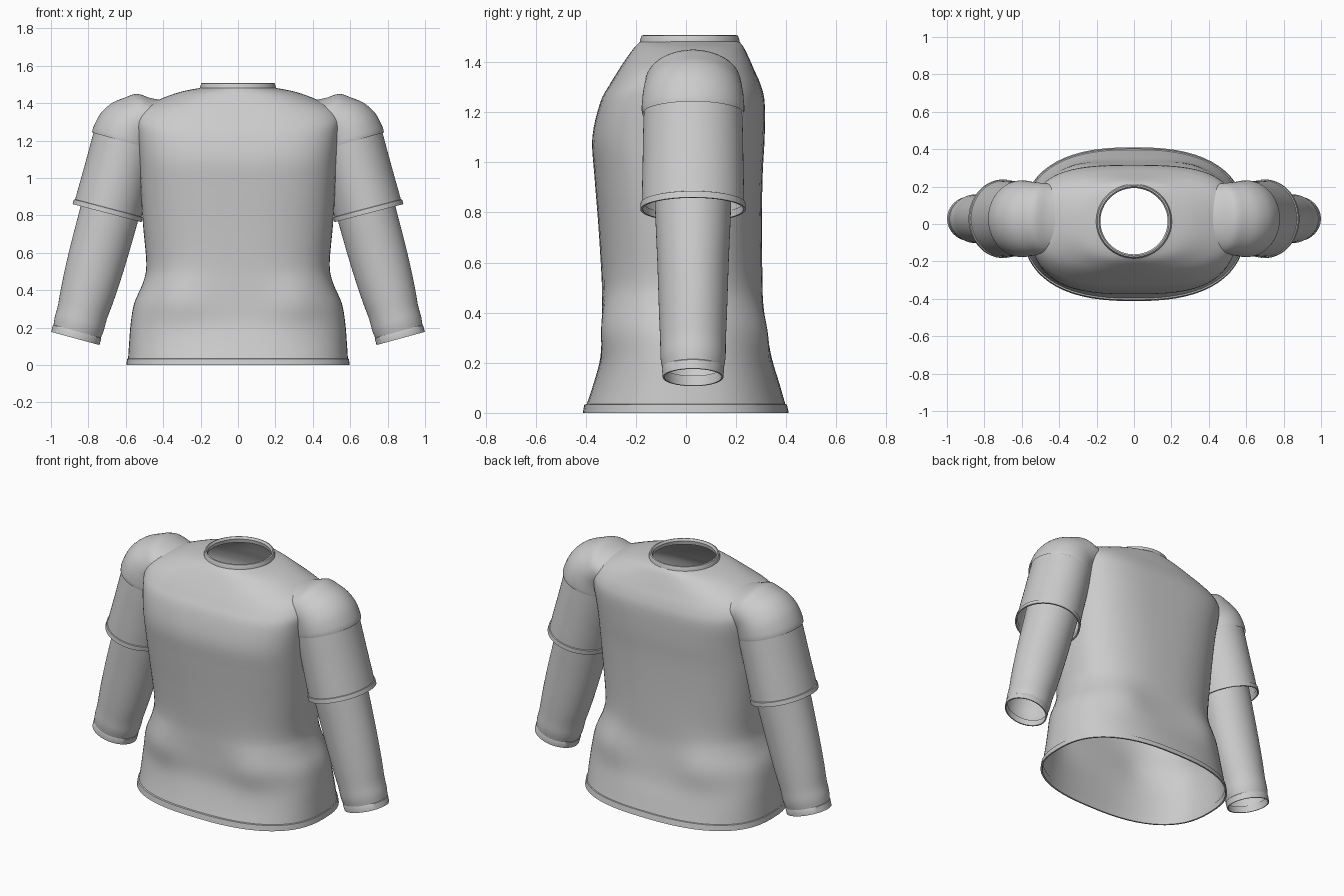
import bpy, bmesh, math
from mathutils import Vector

if "Cube" in bpy.data.objects:
    bpy.data.objects.remove(bpy.data.objects["Cube"])

SEG = 64
fabric = bpy.data.materials.new("light_grey_fabric")
fabric.diffuse_color = (0.6, 0.6, 0.6, 1)
fabric.use_nodes = True
fabric.node_tree.nodes["Principled BSDF"].inputs["Base Color"].default_value = fabric.diffuse_color


def smooth_rows(rows, steps):
    """Catmull-Rom interpolation through rows of numbers."""
    out = []
    for i in range(len(rows) - 1):
        p0, p1 = rows[max(i - 1, 0)], rows[i]
        p2, p3 = rows[i + 1], rows[min(i + 2, len(rows) - 1)]
        for s in range(steps):
            t = s / steps
            out.append([0.5 * (2 * b + (c - a) * t + (2 * a - 5 * b + 4 * c - d) * t * t
                               + (3 * b - a - 3 * c + d) * t ** 3)
                        for a, b, c, d in zip(p0, p1, p2, p3)])
    return out + [list(rows[-1])]


def loft(name, rings, mirror=False):
    """Skin a list of closed rings into one smooth open tube."""
    bm = bmesh.new()
    loops = [[bm.verts.new(p) for p in ring] for ring in rings]
    for a, b in zip(loops, loops[1:]):
        for i in range(SEG):
            j = (i + 1) % SEG
            bm.faces.new((a[i], a[j], b[j], b[i]))
    bmesh.ops.recalc_face_normals(bm, faces=bm.faces)
    # open tubes: make the first outer wall face away from its axis
    f = bm.faces[0]
    mid = sum((v.co for v in loops[0]), Vector()) / SEG
    if f.normal.dot(f.calc_center_median() - mid) < 0:
        bmesh.ops.reverse_faces(bm, faces=bm.faces)
    me = bpy.data.meshes.new(name)
    bm.to_mesh(me)
    bm.free()
    me.materials.append(fabric)
    ob = bpy.data.objects.new(name, me)
    bpy.context.collection.objects.link(ob)
    if mirror:
        m = ob.modifiers.new("mirror", 'MIRROR')
        m.use_mirror_merge = False
    bpy.context.view_layer.objects.active = ob
    ob.select_set(True)
    bpy.ops.object.shade_smooth_by_angle(angle=math.radians(40))
    ob.select_set(False)
    return ob


def body_ring(row):
    """Superellipse ring from z, half width, front y, back y, exponent."""
    z, w, yf, yb, n = row
    cy, d = (yf + yb) / 2, (yb - yf) / 2
    pts = []
    for i in range(SEG):
        a = 2 * math.pi * i / SEG
        c, s = math.cos(a), math.sin(a)
        x = w * math.copysign(abs(c) ** (2 / n), c)
        y = d * math.copysign(abs(s) ** (2 / n), s)
        # soft fullness over the hips, front and back
        hip = 0.03 * math.exp(-((abs(x) - 0.33) / 0.15) ** 2 - ((z - 0.34) / 0.13) ** 2)
        pts.append((x, cy + y + hip * s, z))
    return pts


def arm_ring(row, clamp=None):
    """Ellipse ring from outer point x z, inner point x z, y radius, y centre."""
    ox, oz, ix, iz, ry, cy = row
    pts = []
    for i in range(SEG):
        a = 2 * math.pi * i / SEG
        c, s = math.cos(a), math.sin(a)
        x = (ox + ix) / 2 + c * (ox - ix) / 2
        z = (oz + iz) / 2 + c * (oz - iz) / 2
        pts.append((max(x, clamp) if clamp else x, cy + s * ry, z))
    return pts


def tube_row(start, end, t, r, ry):
    """Row for a ring at fraction t along a straight arm axis."""
    ax = (end - start).normalized()
    c = start.lerp(end, t)
    px, pz = -ax.y, ax.x
    return [c.x + px * r, c.y + pz * r, c.x - px * r, c.y - pz * r, ry, 0.028]


# torso
torso = [
    (0.03, 0.588, -0.398, 0.398, 2.5), (0.12, 0.582, -0.368, 0.372, 2.5),
    (0.22, 0.574, -0.342, 0.342, 2.5), (0.33, 0.555, -0.336, 0.322, 2.5),
    (0.44, 0.508, -0.335, 0.308, 2.5), (0.54, 0.490, -0.337, 0.305, 2.5),
    (0.75, 0.508, -0.350, 0.303, 2.6), (0.95, 0.522, -0.366, 0.306, 2.8),
    (1.10, 0.530, -0.374, 0.314, 3.0), (1.24, 0.545, -0.342, 0.314, 3.2),
    (1.31, 0.555, -0.305, 0.298, 3.0), (1.37, 0.520, -0.268, 0.272, 2.7),
    (1.42, 0.420, -0.235, 0.250, 2.4), (1.46, 0.310, -0.205, 0.230, 2.2),
    (1.482, 0.200, -0.182, 0.213, 2.0)]
loft("torso", [body_ring(r) for r in smooth_rows(torso, 4)])

# bottom hem band, folded to the inside
hem = [(0.035, 0.588, -0.397, 0.397, 2.5), (0.033, 0.593, -0.406, 0.403, 2.5),
       (0.0, 0.597, -0.412, 0.410, 2.5), (0.0, 0.587, -0.402, 0.400, 2.5),
       (0.035, 0.583, -0.392, 0.392, 2.5)]
loft("bottom_hem", [body_ring(r) for r in hem])

# neck collar band
collar = [(1.475, 0.203, -0.184, 0.214, 2), (1.49, 0.202, -0.183, 0.213, 2),
          (1.506, 0.196, -0.177, 0.207, 2), (1.508, 0.188, -0.170, 0.200, 2),
          (1.495, 0.180, -0.162, 0.192, 2), (1.472, 0.184, -0.166, 0.196, 2)]
loft("collar", [body_ring(r) for r in collar])

# shoulder caps
cap = [(0.780, 1.243, 0.43, 1.145, 0.203, 0.028), (0.772, 1.275, 0.43, 1.15, 0.205, 0.028),
       (0.735, 1.345, 0.43, 1.16, 0.203, 0.028), (0.675, 1.400, 0.43, 1.17, 0.198, 0.028),
       (0.605, 1.430, 0.43, 1.18, 0.194, 0.028), (0.540, 1.450, 0.42, 1.19, 0.190, 0.028),
       (0.470, 1.428, 0.40, 1.20, 0.188, 0.025), (0.400, 1.415, 0.38, 1.22, 0.185, 0.02)]
loft("shoulder_cap", [arm_ring(r, 0.47 if r[0] > 0.5 else None)
                      for r in smooth_rows(cap, 3)], True)

# upper short sleeves
top, cuff = Vector((0.598, 1.2)), Vector((0.700, 0.812))
rows = [tube_row(top, cuff, t, r, ry) for t, r, ry in
        [(-0.05, 0.180, 0.196), (0.2, 0.180, 0.199), (0.5, 0.181, 0.201),
         (0.75, 0.183, 0.203), (0.94, 0.184, 0.204)]]
loft("upper_sleeve", [arm_ring(r, 0.47) for r in smooth_rows(rows, 3)], True)

# upper sleeve cuff bands
band = [(0.93, 0.184, 0.204), (0.935, 0.190, 0.209), (1.0, 0.191, 0.210),
        (1.0, 0.182, 0.201), (0.93, 0.180, 0.200)]
loft("upper_cuff", [arm_ring(tube_row(top, cuff, *b)) for b in band], True)

# lower long sleeves
elbow, wrist = Vector((0.655, 0.93)), Vector((0.870, 0.142))
rows = [tube_row(elbow, wrist, t, r, ry) for t, r, ry in
        [(0.0, 0.160, 0.155), (0.2, 0.158, 0.150), (0.4, 0.156, 0.143),
         (0.55, 0.152, 0.139), (0.7, 0.145, 0.135), (0.82, 0.136, 0.131),
         (0.9, 0.136, 0.130), (0.96, 0.130, 0.122)]]
loft("lower_sleeve", [arm_ring(r) for r in smooth_rows(rows, 3)], True)

# wrist cuff bands
band = [(0.95, 0.130, 0.122), (0.955, 0.134, 0.124), (1.0, 0.134, 0.121),
        (1.0, 0.127, 0.114), (0.95, 0.125, 0.115)]
loft("wrist_cuff", [arm_ring(tube_row(elbow, wrist, *b)) for b in band], True)
